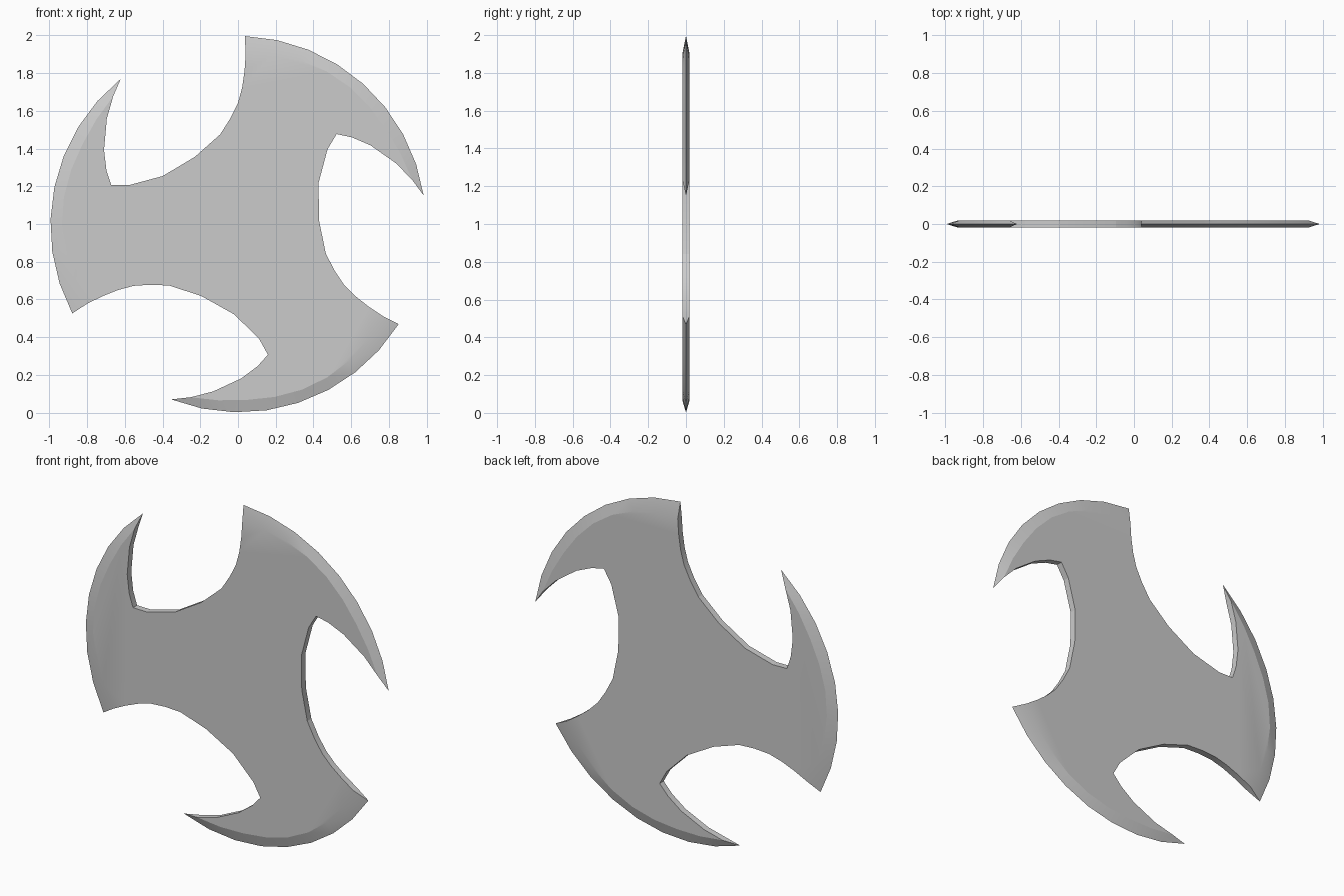
import bpy, bmesh
from math import radians, cos, sin

if "Cube" in bpy.data.objects:
    bpy.data.objects.remove(bpy.data.objects["Cube"])

HALF = 0.019          # half thickness of the plate
CX, CZ = 0.003, 0.997  # hub centre


def polar(r, deg):
    return (r * cos(radians(deg)), r * sin(radians(deg)))


# Sharp outer edge of one blade, from blunt corner to hook tip
ridge = [polar(1.0 - 0.006 * i / 8, 88.1 + (8.9 - 88.1) * i / 8) for i in range(9)]
# Inner line of the bevel, meeting the hook's inside edge near the tip
radii = [0.905, 0.918, 0.93, 0.937, 0.938, 0.934, 0.931, 0.938, 0.951]
inset = [polar(r, 87.6 + (14.4 - 87.6) * i / 8) for i, r in enumerate(radii)]
# Notch between this blade's hook and the next blade
notch = [(0.835, 0.325), (0.70, 0.42), (0.60, 0.463), (0.52, 0.48),
         (0.472, 0.40), (0.424, 0.22), (0.427, 0.02), (0.463, -0.155),
         (0.51, -0.245), (0.56, -0.32), (0.62, -0.38), (0.69, -0.435)]

bm = bmesh.new()


def ring(points, y, turn):
    c, s = cos(turn), sin(turn)
    return [bm.verts.new((x * c - z * s + CX, y, x * s + z * c + CZ)) for x, z in points]


# Vertices of the three blades
outline = inset + notch
turns = [radians(-120 * k) for k in range(3)]
edges = [ring(ridge, 0, t) for t in turns]
front = [v for t in turns for v in ring(outline, -HALF, t)]
back = [v for t in turns for v in ring(outline, HALF, t)]
n, m = len(outline), len(inset)

# Flat front and back
bm.faces.new(front)
bm.faces.new(back[::-1])

for k, edge in enumerate(edges):
    o = k * n
    # Bevelled cutting edge
    for i in range(m - 1):
        for side in (front, back):
            bm.faces.new((edge[i], edge[i + 1], side[o + i + 1], side[o + i]))
    # Pointed ends of the cutting edge
    for e, j in ((edge[0], o), (edge[-1], o + m - 1)):
        bm.faces.new((e, front[j], back[j]))
    # Notch walls
    for i in range(o + m - 1, o + n):
        j = (i + 1) % len(front)
        bm.faces.new((front[i], front[j], back[j], back[i]))

bmesh.ops.recalc_face_normals(bm, faces=bm.faces)
mesh = bpy.data.meshes.new("throwing_blade")
bm.to_mesh(mesh)
bm.free()
blade = bpy.data.objects.new("throwing_blade", mesh)
bpy.context.collection.objects.link(blade)

# Smooth along the bevels, keep the edges crisp
bpy.context.view_layer.objects.active = blade
blade.select_set(True)
bpy.ops.object.shade_smooth_by_angle(angle=radians(15))
